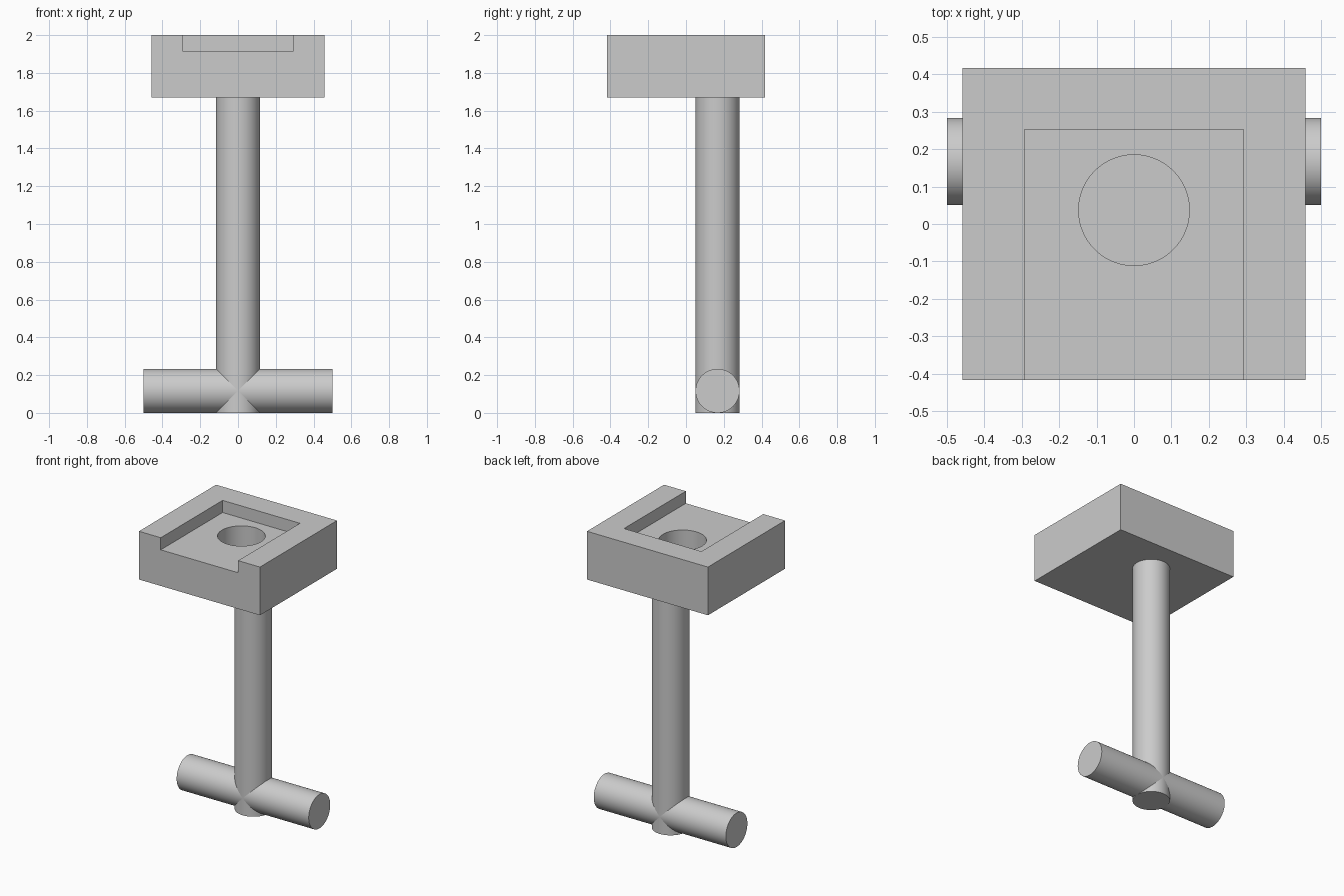
import bpy
import math

if "Cube" in bpy.data.objects:
    bpy.data.objects.remove(bpy.data.objects["Cube"], do_unlink=True)

ROD_R = 0.1165
ROD_Y = 0.167
HEAD_BOTTOM, HEAD_TOP = 1.67, 2.0
FLOOR = 1.917

grey = bpy.data.materials.new("plain grey")
grey.use_nodes = True
colour = (0.6, 0.6, 0.6, 1)
grey.diffuse_color = colour
grey.node_tree.nodes["Principled BSDF"].inputs["Base Color"].default_value = colour


def finish(name):
    obj = bpy.context.object
    obj.name = name
    obj.data.materials.append(grey)
    return obj


def box(name, low, high):
    centre = [(a + b) / 2 for a, b in zip(low, high)]
    bpy.ops.mesh.primitive_cube_add(size=1, location=centre)
    bpy.context.object.scale = [b - a for a, b in zip(low, high)]
    bpy.ops.object.transform_apply(location=True, rotation=False, scale=True)
    return finish(name)


def rod(name, radius, length, centre, turn=0):
    bpy.ops.mesh.primitive_cylinder_add(vertices=96, radius=radius, depth=length,
                                        location=centre, rotation=(0, turn, 0))
    bpy.ops.object.transform_apply(location=True, rotation=True, scale=True)
    return finish(name)


def smooth(obj):
    bpy.ops.object.select_all(action="DESELECT")
    obj.select_set(True)
    bpy.context.view_layer.objects.active = obj
    bpy.ops.object.shade_smooth_by_angle(angle=math.radians(30))


def cut(obj, cutter):
    mod = obj.modifiers.new("cut", "BOOLEAN")
    mod.operation = "DIFFERENCE"
    mod.solver = "EXACT"
    mod.object = cutter
    bpy.context.view_layer.objects.active = obj
    bpy.ops.object.modifier_apply(modifier=mod.name)
    bpy.data.objects.remove(cutter, do_unlink=True)


# Head block with a tray open to the front and a blind round socket
head = box("head_block", (-0.458, -0.417, HEAD_BOTTOM), (0.458, 0.417, HEAD_TOP))
cut(head, box("tray_cutter", (-0.293, -0.6, FLOOR), (0.293, 0.252, 2.2)))
socket_depth = 0.167
cut(head, rod("socket_cutter", 0.148, 2 * socket_depth, (0, 0.037, FLOOR)))
smooth(head)

# Upright post, reaching slightly into the head
post_top = HEAD_BOTTOM + 0.01
smooth(rod("post", ROD_R, post_top, (0, ROD_Y, post_top / 2)))

# Horizontal crossbar at the foot
smooth(rod("crossbar", ROD_R, 1.0, (0, ROD_Y, ROD_R), math.pi / 2))
